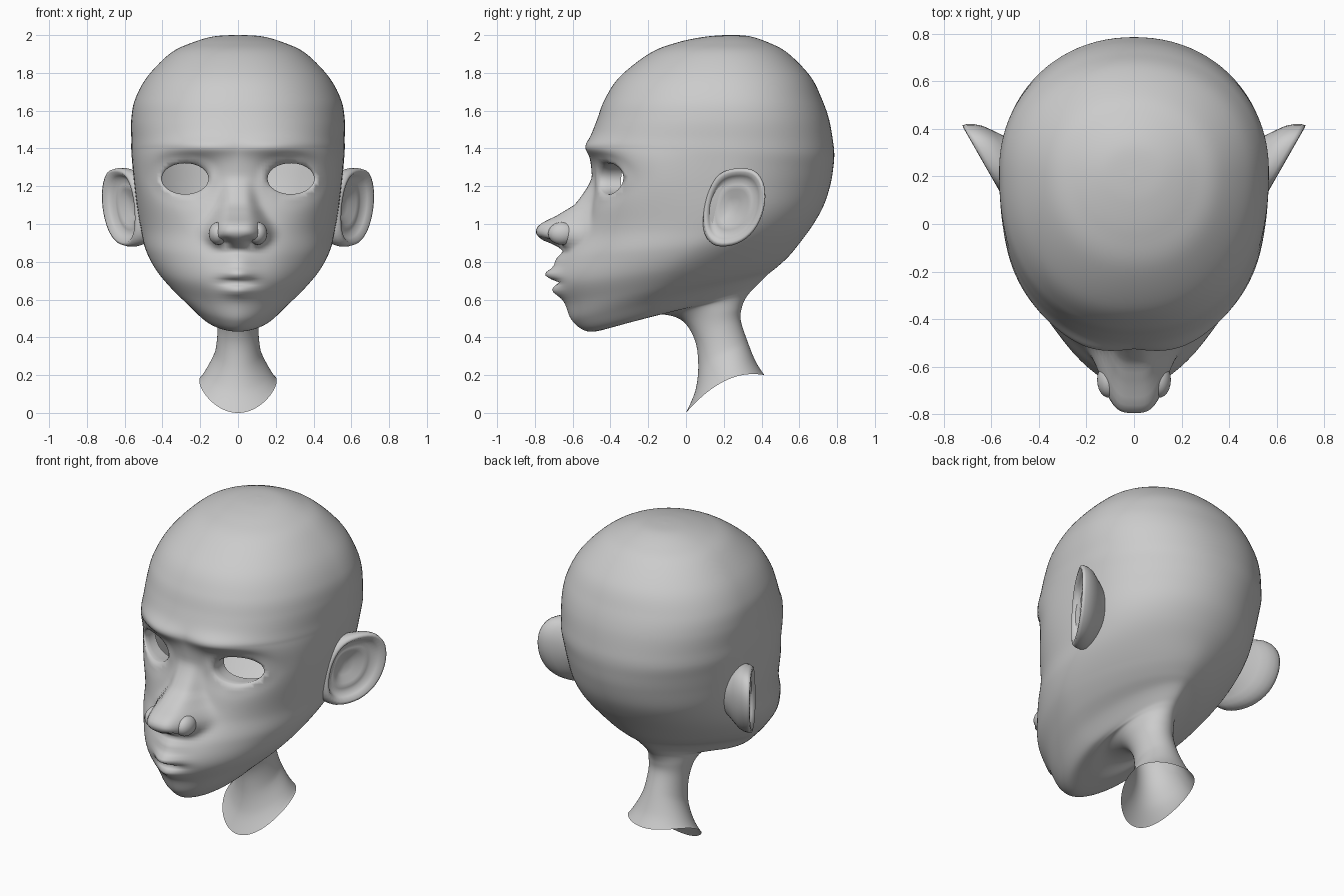
import bpy, bmesh, math
from mathutils import Vector

if "Cube" in bpy.data.objects:
    bpy.data.objects.remove(bpy.data.objects["Cube"])

# Side profile of the face and of the back of the head, as (y, z) from crown to neck
FRONT = [(.2, 2), (.09, 1.99), (-.05, 1.96), (-.19, 1.905), (-.35, 1.78), (-.43, 1.66),
         (-.47, 1.555), (-.505, 1.46), (-.515, 1.41), (-.508, 1.35), (-.5, 1.22), (-.51, 1.08),
         (-.56, .95), (-.65, .82), (-.69, .69), (-.64, .575), (-.6, .485), (-.51, .43),
         (-.35, .465), (-.17, .52), (-.03, .495), (.045, .39), (.065, .255), (.05, .12), (0, 0)]
BACK = [(.2, 2), (.33, 1.995), (.45, 1.955), (.545, 1.9), (.66, 1.78), (.72, 1.66),
        (.757, 1.555), (.778, 1.44), (.785, 1.37), (.78, 1.3), (.765, 1.21), (.73, 1.1),
        (.675, 1.0), (.61, .91), (.545, .83), (.48, .77), (.43, .73), (.38, .68),
        (.345, .645), (.315, .605), (.295, .555), (.29, .49), (.325, .38), (.37, .27), (.415, .2)]
WIDTH = [0, .13, .25, .36, .48, .545, .565, .565, .565, .56, .55, .535, .515, .49, .435, .355,
         .27, .2, .16, .13, .115, .108, .122, .165, .205]
# row, position of the widest point, roundness of the front and of the back
SHAPE = [(0, .5, 2, 2), (4, .56, 2.2, 2.1), (8, .56, 2.4, 2.1), (10, .55, 2.7, 2),
         (12, .55, 2.15, 2), (14, .5, 1.75, 1.8), (17, .42, 1.8, 1.7),
         (20, .5, 2, 2), (24, .5, 2, 2)]
# z, projection, half width of the nose ridge
NOSE = [(.85, 0, .12), (.885, .08, .13), (.92, .19, .145), (.96, .24, .148),
        (1.0, .235, .135), (1.04, .17, .115), (1.105, .08, .09), (1.25, 0, .06)]
# face bumps: x, z, spread x, spread z, amount
BUMPS = [(0, .735, .085, .03, .06), (0, .645, .08, .03, .03), (0, .688, .09, .012, -.03),
         (0, .81, .09, .05, .035), (.2, 1.405, .19, .05, .032), (.29, 1.25, .15, .1, -.1),
         (.33, .84, .12, .12, -.015), (.065, .905, .03, .018, -.06)]
EYE_X, EYE_Z, EYE_A, EYE_B = .28, 1.24, .13, .086
STEPS, COLS = 7, 128


def spline(pts, f, closed=False):
    """Catmull-Rom point at position f along pts."""
    n = len(pts)
    i = int(f) if closed else min(int(f), n - 2)
    t = f - i
    get = lambda k: Vector(pts[k % n] if closed else pts[max(0, min(n - 1, k))])
    a, b, c, d = (get(i + k) for k in (-1, 0, 1, 2))
    return .5 * (2 * b + (c - a) * t + (2 * a - 5 * b + 4 * c - d) * t * t
                 + (3 * b - a - 3 * c + d) * t ** 3)


def table(rows, key):
    """Smooth lookup in a table sorted by its first column."""
    if key <= rows[0][0]:
        return rows[0][1:]
    for i, (lo, hi) in enumerate(zip(rows, rows[1:])):
        if key <= hi[0]:
            return spline([r[1:] for r in rows], i + (key - lo[0]) / (hi[0] - lo[0]))
    return rows[-1][1:]


def loft(bm, rings):
    """Skin a list of closed rings with quads."""
    grid = [[bm.verts.new(p) for p in r] for r in rings]
    n = len(rings[0])
    for r0, r1 in zip(grid, grid[1:]):
        for j in range(n):
            k = (j + 1) % n
            bm.faces.new((r0[j], r0[k], r1[k], r1[j]))
    bmesh.ops.remove_doubles(bm, verts=bm.verts[:], dist=1e-5)


def finish(bm, name):
    bmesh.ops.recalc_face_normals(bm, faces=bm.faces[:])
    me = bpy.data.meshes.new(name)
    bm.to_mesh(me)
    bm.free()
    me.shade_smooth()
    ob = bpy.data.objects.new(name, me)
    bpy.context.collection.objects.link(ob)
    return ob


def eye_radius(x, z):
    return math.hypot((abs(x) - EYE_X) / EYE_A, (z - EYE_Z) / EYE_B)


def section(f):
    """One tilted ring around the head or neck."""
    F, B = spline(FRONT, f), spline(BACK, f)
    w = max(0, spline([(v, 0) for v in WIDTH], f).x)
    t, nf, nb = table(SHAPE, f)
    C = F.lerp(B, t)
    sag = max(0, (f - 22) / 2) * .07
    ring = []
    for j in range(COLS):
        u = 2 * math.pi * j / COLS
        a = u - .45 * math.sin(u)
        c, s = math.cos(a), math.sin(a)
        n = nf if c > 0 else nb
        r = (abs(c) ** n + abs(s) ** n) ** (-1 / n)
        p = C + ((F if c > 0 else B) - C) * (r * abs(c))
        ring.append((w * r * s, p.x, p.y + sag * s * s))
    return ring


# Head and neck in one skin
bm = bmesh.new()
rows = (len(FRONT) - 1) * STEPS
loft(bm, [section(i / STEPS) for i in range(rows + 1)])

# Brow, nose ridge, lips, sockets and eyelids
for v in bm.verts:
    x, y, z = v.co
    if y > -.1 or z > 1.7:
        continue
    d, hw = table(NOSE, z)
    push = max(0, d) * math.exp(-(abs(x) / hw) ** 4)
    for bx, bz, sx, sz, amt in BUMPS:
        push += amt * math.exp(-((abs(x) - bx) / sx) ** 2 - ((z - bz) / sz) ** 2)
    push += .022 * math.exp(-((eye_radius(x, z) - 1.1) / .13) ** 2)
    v.co.y -= push * min(1, (-.1 - y) / .12)

# Eye openings with turned-in lids
hole = []
for f in bm.faces:
    c = f.calc_center_median()
    if c.y < -.1 and eye_radius(c.x, c.z) < 1:
        hole.append(f)
bmesh.ops.delete(bm, geom=hole, context='FACES')
rim = [e for e in bm.edges if e.is_boundary and e.verts[0].co.z > 1]


def place(verts, scale, depth):
    for v in verts:
        sx = 1 if v.co.x > 0 else -1
        dx, dz = abs(v.co.x) - EYE_X, v.co.z - EYE_Z
        r = eye_radius(v.co.x, v.co.z) / scale
        v.co = (sx * (EYE_X + dx / r), v.co.y + depth, EYE_Z + dz / r)


rim_verts = {v for e in rim for v in e.verts}
for _ in range(12):
    mean = {v: sum((e.other_vert(v).co for e in v.link_edges if e.is_boundary), Vector()) / 2
            for v in rim_verts}
    for v in rim_verts:
        v.co = v.co.lerp(mean[v], .5)
    place(rim_verts, 1, 0)
near = [v for v in bm.verts if v.co.y < -.1 and v not in rim_verts
        and eye_radius(v.co.x, v.co.z) < 1.45]
for _ in range(3):
    bmesh.ops.smooth_vert(bm, verts=near, factor=.5, use_axis_x=True, use_axis_y=True,
                          use_axis_z=True)
for scale, depth in ((.95, .012), (.97, .035), (1.05, .07)):
    geom = bmesh.ops.extrude_edge_only(bm, edges=rim)['geom']
    place([g for g in geom if isinstance(g, bmesh.types.BMVert)], scale, depth)
    rim = [g for g in geom if isinstance(g, bmesh.types.BMEdge) and g.is_boundary]
finish(bm, "head")

# Ear outline as (y, z), and ring steps as (scale, sideways offset)
EAR = [(.09, 1.06), (.12, 1.18), (.18, 1.265), (.27, 1.295), (.365, 1.28), (.415, 1.2),
       (.412, 1.08), (.36, .965), (.27, .895), (.16, .885), (.1, .945)]
EAR_RINGS = [(.55, -.2), (.68, -.15), (.84, -.11), (.95, -.08), (1, -.045), (1, -.015),
             (.97, .005), (.9, .008), (.8, -.015), (.7, -.04), (.58, -.035), (.45, -.04),
             (.25, -.065), (0, -.07)]
for side, label in ((1, "left"), (-1, "right")):
    rings = []
    for scale, off in EAR_RINGS:
        ring = []
        for j in range(44):
            p = spline(EAR, j / 4, True)
            y, z = .25 + (p.x - .25) * scale, 1.09 + (p.y - 1.09) * scale
            ring.append((side * (.53 + (y - .09) * .57 + off), y, z))
        rings.append(ring)
    bm = bmesh.new()
    loft(bm, rings)
    finish(bm, label + "_ear")

    # Nostril wing, mostly sunk into the nose
    bm = bmesh.new()
    bmesh.ops.create_uvsphere(bm, u_segments=24, v_segments=16, radius=1)
    for v in bm.verts:
        v.co = (side * .105 + v.co.x * .05, -.655 + v.co.y * .075, .95 + v.co.z * .06)
    finish(bm, label + "_nostril_wing")
